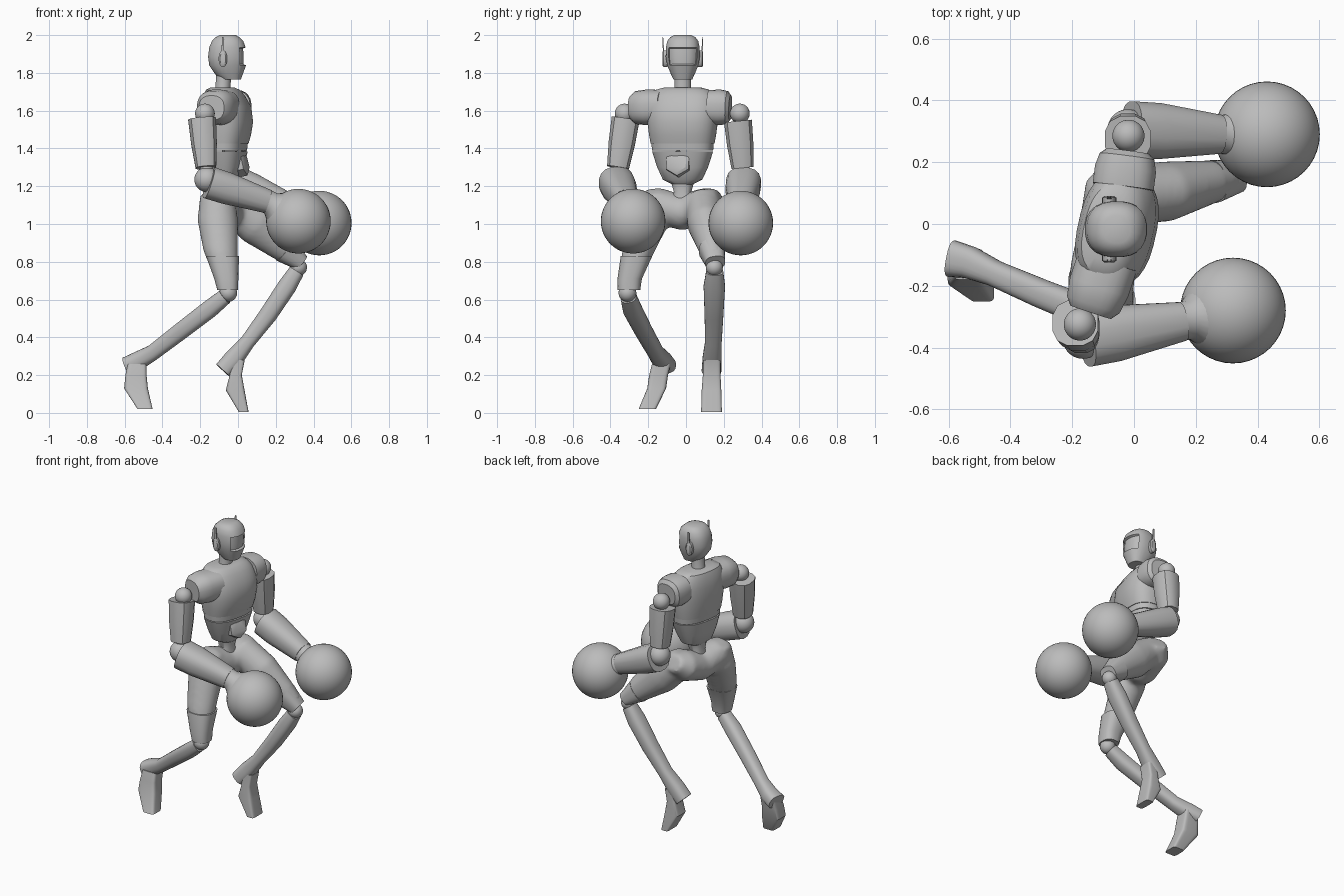
import bpy, bmesh
from math import cos, sin, pi, radians, copysign
from mathutils import Vector, Matrix

cube = bpy.data.objects.get("Cube")
if cube:
    bpy.data.objects.remove(cube)

grey = bpy.data.materials.new("plain grey")
grey.use_nodes = True
grey.diffuse_color = (.5, .5, .5, 1)
grey.node_tree.nodes["Principled BSDF"].inputs["Base Color"].default_value = (.5, .5, .5, 1)

SIDE = Vector((0, 1, 0))       # across the level parts of the body
TWIST = Vector((.22, .975, 0)) # across the turned chest
UP = Vector((0, 0, 1))


def finish(name, bm, angle=35):
    """Turn a bmesh into a shaded grey object."""
    bmesh.ops.recalc_face_normals(bm, faces=bm.faces)
    mesh = bpy.data.meshes.new(name)
    bm.to_mesh(mesh)
    bm.free()
    mesh.materials.append(grey)
    obj = bpy.data.objects.new(name, mesh)
    bpy.context.collection.objects.link(obj)
    bpy.ops.object.select_all(action='DESELECT')
    obj.select_set(True)
    bpy.context.view_layer.objects.active = obj
    bpy.ops.object.shade_smooth_by_angle(angle=radians(angle))
    return obj


def loft(bm, rings, axis=SIDE, normal=None, sides=24, power=2):
    """Skin rings (x, y, z, half width along axis, half depth)."""
    pts = [Vector(r[:3]) for r in rings]
    loops = []
    for i, (p, r) in enumerate(zip(pts, rings)):
        t = normal or (pts[min(i + 1, len(pts) - 1)] - pts[max(i - 1, 0)]).normalized()
        u = (axis - t * axis.dot(t)).normalized()
        v = t.cross(u)
        loop = []
        for k in range(sides):
            a = 2 * pi * (k + .5) / sides
            c, s = (copysign(abs(f) ** (2 / power), f) for f in (cos(a), sin(a)))
            loop.append(bm.verts.new(p + u * c * r[3] + v * s * r[4]))
        loops.append(loop)
    for a, b in zip(loops, loops[1:]):
        for k in range(sides):
            n = (k + 1) % sides
            bm.faces.new((a[k], a[n], b[n], b[k]))
    bm.faces.new(loops[0][::-1])
    bm.faces.new(loops[-1])


def part(name, rings, **options):
    bm = bmesh.new()
    loft(bm, rings, **options)
    return finish(name, bm)


def ball(name, centre, radius):
    bm = bmesh.new()
    bmesh.ops.create_uvsphere(bm, u_segments=40, v_segments=24, radius=radius,
                              matrix=Matrix.Translation(centre))
    return finish(name, bm)


# head with a recessed visor
bm = bmesh.new()
skull = [(1.765, -.035, .05, .05), (1.79, -.047, .062, .072), (1.84, -.055, .083, .098),
         (1.885, -.057, .091, .102), (1.935, -.056, .09, .097), (1.97, -.055, .082, .083),
         (1.99, -.055, .066, .062), (2, -.055, .045, .042)]
loft(bm, [(x, -.017, z, w, d) for z, x, w, d in skull], normal=UP, power=2.4)
bm.normal_update()
visor = [f for f in bm.faces
         if f.normal.x > .45 and 1.84 < f.calc_center_median().z < 1.94]
bmesh.ops.inset_region(bm, faces=visor, thickness=.006, depth=0)
bmesh.ops.translate(bm, vec=(-.014, 0, 0), verts=list({v for f in visor for v in f.verts}))
finish("head", bm)

# ear pods with thin aerials
for side, label in ((-1, "front"), (1, "back")):
    y = -.017 + side * .08
    part(label + "_ear_pod", [(-.08, y, 1.875, .045, .023), (-.08, y + side * .022, 1.875, .045, .023),
                              (-.08, y + side * .028, 1.875, .035, .015)], axis=UP)
    tip = y + side * .026
    part(label + "_aerial", [(-.08, tip - side * .006, 1.88, .006, .012), (-.08, tip, 1.99, .003, .006)],
         sides=4)

# neck and collar
part("neck", [(-.085, -.017, 1.67, .055, .05), (-.08, -.017, 1.72, .043, .04),
              (-.075, -.017, 1.8, .043, .04)])

# chest, belt, belly and waist
chest = [(1.425, -.06, .17, .108), (1.47, -.057, .178, .118), (1.54, -.055, .187, .127),
         (1.62, -.06, .19, .122), (1.68, -.073, .175, .1), (1.71, -.08, .145, .082),
         (1.722, -.083, .1, .06)]
belt = [(1.39, -.06, .163, .1), (1.425, -.06, .166, .104)]
belly = [(1.21, -.065, .055, .045), (1.235, -.065, .105, .068), (1.3, -.062, .135, .088),
         (1.385, -.06, .163, .104)]
waist = [(1.1, -.07, .07, .06), (1.17, -.07, .045, .045), (1.22, -.068, .06, .05)]
for name, rows in (("chest", chest), ("belt", belt), ("belly", belly), ("waist", waist)):
    part(name, [(x, -.018, z, w, d) for z, x, w, d in rows],
         axis=TWIST, normal=UP, sides=32, power=2.5)

# six-sided belly plate
part("belly_plate", [(-.01, -.035, 1.315, .07, .07), (.035, -.045, 1.325, .07, .07),
                     (.043, -.047, 1.327, .055, .055)], axis=TWIST, sides=6)

# pelvis and thighs blended into one skin
bm = bmesh.new()
loft(bm, [(-.12, -.23, 1.13, .06, .07), (-.11, -.16, 1.1, .095, .1), (-.08, -.02, 1.06, .095, .1),
          (-.05, .11, 1.1, .095, .11), (-.03, .18, 1.14, .055, .07)], axis=UP)
loft(bm, [(-.11, -.16, 1.16, .085, .09), (-.107, -.185, 1.02, .105, .108),
          (-.092, -.25, .86, .087, .092), (-.065, -.295, .72, .065, .064),
          (-.058, -.3, .67, .06, .06)], normal=UP)
loft(bm, [(-.05, .09, 1.12, .095, .09), (.1, .105, 1.0, .098, .115), (.24, .135, .88, .072, .082),
          (.315, .152, .81, .055, .055)])
hips = finish("pelvis_and_thighs", bm)
remesh = hips.modifiers.new("blend", 'REMESH')
remesh.mode = 'VOXEL'
remesh.voxel_size = .014
remesh.use_smooth_shade = True
soften = hips.modifiers.new("soften", 'SMOOTH')
soften.factor = .5
soften.iterations = 6

# knee guards
part("front_knee_guard", [(-.082, -.262, .83, .084, .088), (-.062, -.298, .71, .065, .064),
                          (-.055, -.302, .65, .06, .055)], normal=UP, power=2.6)
part("back_knee_guard", [(.25, .137, .865, .07, .075), (.335, .155, .795, .053, .045)], power=2.6)

# shins and feet
part("front_shin", [(-.07, -.305, .615, .042, .042), (-.15, -.285, .55, .05, .048),
                    (-.3, -.225, .435, .046, .046), (-.45, -.16, .32, .042, .042),
                    (-.53, -.125, .275, .052, .05), (-.59, -.112, .25, .06, .047)], power=2.6)
part("back_shin", [(.31, .152, .75, .045, .042), (.26, .15, .67, .057, .05),
                   (.16, .148, .52, .05, .048), (.05, .145, .375, .044, .04),
                   (-.02, .138, .29, .05, .052), (-.08, .135, .225, .052, .048)], power=2.6)
part("front_foot", [(-.535, -.13, .26, .05, .05), (-.54, -.145, .2, .05, .056),
                    (-.54, -.155, .13, .05, .063), (-.492, -.205, .02, .046, .04)],
     normal=UP, power=6)
part("back_foot", [(0, .137, .28, .045, .036), (-.012, .136, .2, .047, .032),
                   (-.015, .135, .12, .052, .05), (.03, .135, .005, .055, .026)],
     normal=UP, power=6)
ball("front_knee", (-.052, -.31, .635), .047)
ball("back_knee", (.32, .15, .77), .045)

# arms, each ending in a large round glove
arms = {
    "front": dict(inner=(-.085, -.12, 1.62), outer=(-.14, -.285, 1.615), joint=(-.175, -.325, 1.585),
                  top=(-.19, -.32, 1.555), elbow=(-.165, -.37, 1.235), cuff=(.155, -.315, 1.12),
                  glove=(.32, -.28, 1.015)),
    "back": dict(inner=(-.035, .12, 1.62), outer=(-.02, .235, 1.615), joint=(-.018, .285, 1.585),
                 top=(-.02, .275, 1.545), elbow=(-.02, .305, 1.235), cuff=(.275, .29, 1.095),
                 glove=(.43, .29, 1.005)),
}
for label, arm in arms.items():
    a = {key: Vector(value) for key, value in arm.items()}

    def limb(name, start, end, stops, **options):
        part(label + name, [(*start.lerp(end, f), w, d) for f, w, d in stops], **options)

    limb("_shoulder", a["inner"], a["outer"],
         [(0, .09, .1), (.5, .095, .1), (.85, .088, .09), (1, .065, .07)], axis=UP, power=2.5)
    ball(label + "_shoulder_joint", a["joint"], .052)
    limb("_upper_arm", a["top"], a["elbow"],
         [(0, .076, .076), (.4, .072, .07), (.8, .06, .056)], sides=12, power=2.5)
    limb("_arm_rod", a["joint"], a["elbow"], [(0, .035, .035), (1, .035, .035)])
    ball(label + "_elbow", a["elbow"], .066)
    limb("_forearm", a["elbow"] + Vector((.01, 0, -.015)), a["cuff"],
         [(0, .093, .088), (.3, .092, .086), (1, .064, .064)], sides=16, power=2.5)
    limb("_wrist", a["cuff"], a["glove"],
         [(-.1, .06, .06), (.12, .064, .064), (.3, .09, .09), (.5, .135, .135)])
    ball(label + "_glove", a["glove"], .171)
